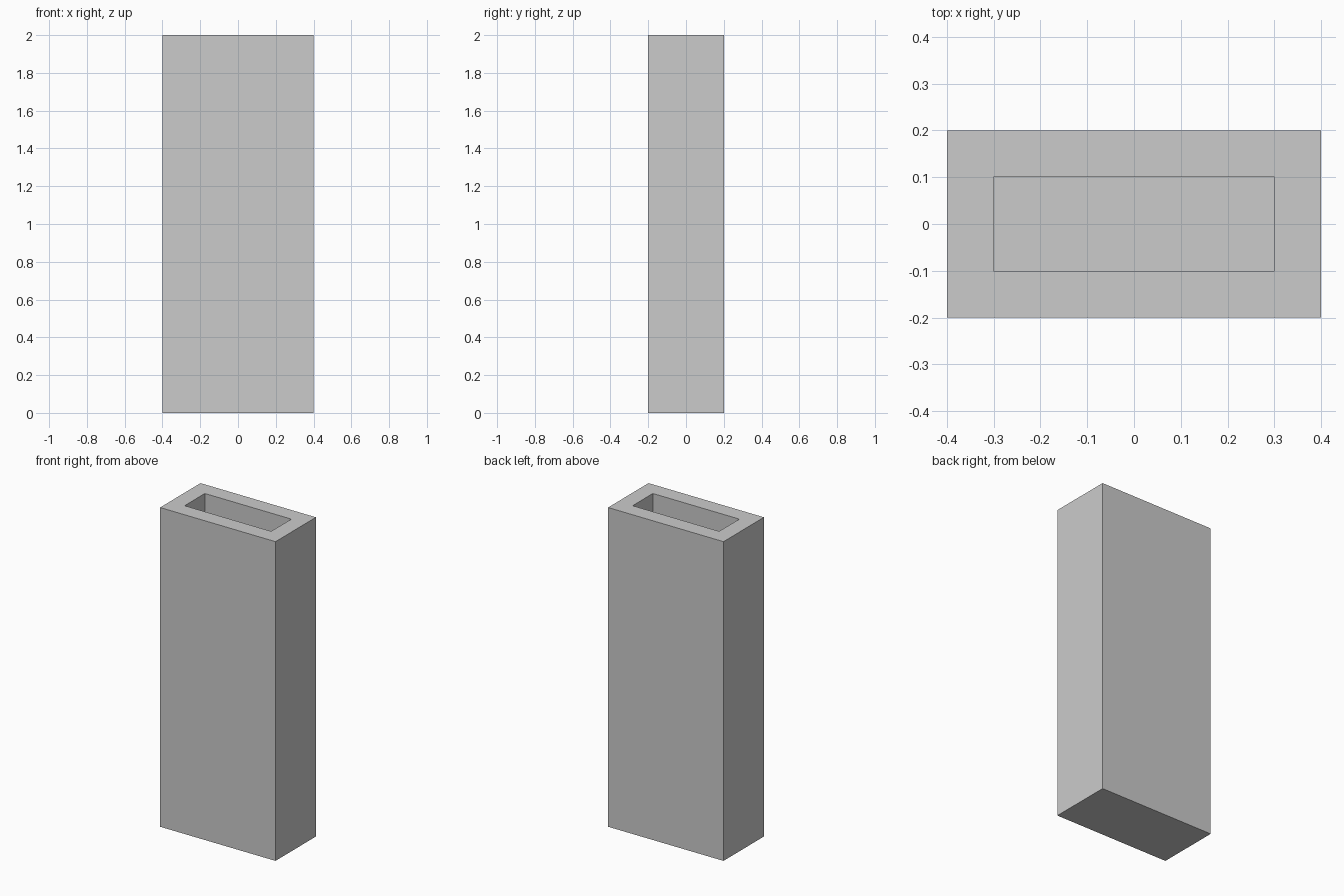
import bpy
import bmesh
from mathutils import Matrix, Vector

if "Cube" in bpy.data.objects:
    bpy.data.objects.remove(bpy.data.objects["Cube"])

WIDTH, DEPTH, HEIGHT, WALL = 0.8, 0.4, 2.0, 0.1

# Outer block standing on z = 0
bm = bmesh.new()
bmesh.ops.create_cube(bm, size=1.0, matrix=Matrix.Translation((0, 0, HEIGHT / 2))
                      @ Matrix.Diagonal((WIDTH, DEPTH, HEIGHT, 1)))

# Rim: inset the top face by the wall thickness
bm.normal_update()
top = max(bm.faces, key=lambda f: f.calc_center_median().z)
bmesh.ops.inset_region(bm, faces=[top], thickness=WALL, use_even_offset=True)

# Cavity: push the inner face down, leaving a floor as thick as the walls
floor = bmesh.ops.extrude_discrete_faces(bm, faces=[top])["faces"][0]
bmesh.ops.translate(bm, verts=floor.verts, vec=Vector((0, 0, WALL - HEIGHT)))
bmesh.ops.recalc_face_normals(bm, faces=bm.faces)

mesh = bpy.data.meshes.new("tall_open_box")
bm.to_mesh(mesh)
bm.free()
box = bpy.data.objects.new("tall_open_box", mesh)
bpy.context.collection.objects.link(box)
